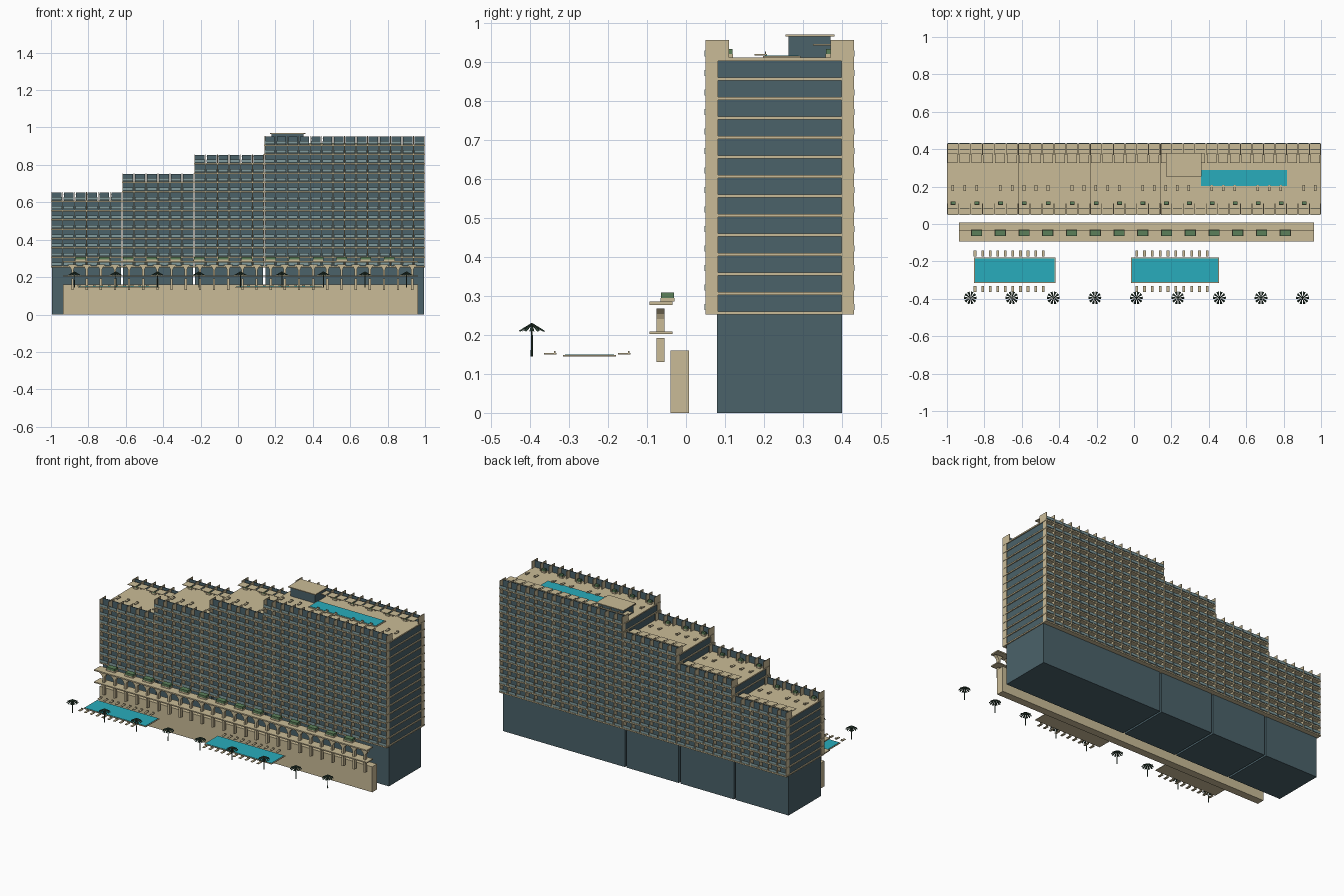
import bpy, bmesh, math
from mathutils import Matrix, Vector

if "Cube" in bpy.data.objects:
    bpy.data.objects.remove(bpy.data.objects["Cube"])


def mat(name, r, g, b):
    m = bpy.data.materials.new(name)
    m.diffuse_color = (r, g, b, 1)
    m.use_nodes = True
    m.node_tree.nodes["Principled BSDF"].inputs["Base Color"].default_value = m.diffuse_color
    return m


TAN = mat("sandstone", 0.59, 0.50, 0.31)
GLASS = mat("dark_glass", 0.069, 0.122, 0.144)
RAIL = mat("rail_glass", 0.22, 0.33, 0.34)
WATER = mat("water", 0.022, 0.413, 0.503)
GREEN = mat("planting", 0.107, 0.216, 0.102)
PALM = mat("palm_leaf", 0.03, 0.06, 0.04)


def finish(name, bm, material):
    me = bpy.data.meshes.new(name)
    bm.to_mesh(me)
    bm.free()
    me.materials.append(material)
    ob = bpy.data.objects.new(name, me)
    bpy.context.collection.objects.link(ob)
    return ob


def boxes(name, items, material):
    """One object from boxes given as (x0, x1, y0, y1, z0, z1)."""
    bm = bmesh.new()
    for x0, x1, y0, y1, z0, z1 in items:
        m = Matrix.Translation(((x0 + x1) / 2, (y0 + y1) / 2, (z0 + z1) / 2))
        m = m @ Matrix.Diagonal((x1 - x0, y1 - y0, z1 - z0, 1))
        bmesh.ops.create_cube(bm, size=1, matrix=m)
    return finish(name, bm, material)


def lounger(x, y, z):
    """Flat bed with a short headrest at the +y end."""
    return [(x - .007, x + .007, y - .016, y + .016, z, z + .004),
            (x - .007, x + .007, y + .010, y + .013, z + .004, z + .01)]


# Stepped tower: x range, number of floor slabs, number of bays
BLOCKS = [(-1.0, -.62, 8, 6), (-.62, -.235, 10, 6),
          (-.235, .14, 12, 6), (.14, 1.0, 14, 14)]
FRONT, BACK, Z0, STEP = .05, .43, .252, .05
MID = (FRONT + BACK) / 2

for n, (xa, xb, floors, bays) in enumerate(BLOCKS, 1):
    top = Z0 + STEP * (floors - 1) + .008
    w = (xb - xa) / bays
    boxes(f"tower_core_{n}", [(xa + .006, xb - .006, .08, .40, 0, top - .004)], GLASS)
    slabs, fins, rails, screens, shades, green, pots, beds = ([] for _ in range(8))
    for f in range(floors):
        z = Z0 + STEP * f
        slabs.append((xa, xb, FRONT, BACK, z, z + .008))
        roof = f == floors - 1
        for b in range(bays + 1):
            # balcony dividers, longer on the roof terrace
            x = min(max(xa + b * w, xa + .004), xb - .004)
            d, h = (.06, .045) if roof else (.032, STEP - .008)
            for y0, y1 in ((FRONT, FRONT + d), (BACK - d, BACK)):
                fins.append((x - .002, x + .002, y0, y1, z + .008, z + .008 + h))
        for b in range(bays):
            # balcony balustrades
            x = xa + b * w
            for y in (FRONT - .002, BACK - .001):
                rails.append((x + .005, x + w - .005, y, y + .003, z + .011, z + .027))
    for b in range(bays):
        # roof terrace screens, shade roofs, planters and loungers
        x = xa + b * w
        for y in (FRONT + .03, BACK - .033):
            screens.append((x + .006, x + w - .006, y, y + .003, top, top + .042))
        shades.append((x + .004, x + w - .006, .325, .378, top + .032, top + .035))
        if b % 2 == 0:
            for y in (.102, .358):
                pots.append((x + .02, x + .046, y, y + .018, top, top + .01))
                green.append((x + .021, x + .045, y + .001, y + .017, top + .01, top + .022))
        if b % 4 != 3:
            beds += lounger(x + w / 2, .192, top + .006)
    boxes(f"floor_slabs_{n}", slabs, TAN)
    boxes(f"balcony_dividers_{n}", fins, TAN)
    boxes(f"balcony_rails_{n}", rails, RAIL)
    boxes(f"terrace_screens_{n}", screens, GLASS)
    boxes(f"terrace_shades_{n}", shades, TAN)
    boxes(f"terrace_planters_{n}", pots, TAN)
    boxes(f"terrace_plants_{n}", green, GREEN)
    boxes(f"terrace_loungers_{n}", beds, TAN)

# Rooftop pool and penthouse
boxes("roof_pool_edge", [(.352, .823, .197, .293, .908, .914)], TAN)
boxes("roof_pool_water", [(.357, .818, .202, .288, .910, .916)], WATER)
boxes("penthouse_walls", [(.18, .35, .263, .37, .905, .965)], GLASS)
boxes("penthouse_roof", [(.17, .36, .255, .38, .965, .97)], TAN)

# Podium wall with two canopies
boxes("podium", [(-.935, .962, -.04, .008, 0, .16)], TAN)
boxes("lower_canopy", [(-.935, .962, -.094, -.034, .202, .209)], TAN)
boxes("upper_canopy", [(-.935, .962, -.094, -.034, .277, .285)], TAN)
COLS = [-.885 + .0757 * i for i in range(25)]
boxes("lower_columns", [(x - .006, x + .006, -.075, -.055, .13, .192) for x in COLS], TAN)

# Upper columns flare out towards the top
bm = bmesh.new()
PROFILE = [(.006, .209), (.006, .24), (.012, .253), (.027, .267)]
for x in COLS:
    pts = [(x + r, z) for r, z in PROFILE] + [(x - r, z) for r, z in reversed(PROFILE)]
    face = bm.faces.new([bm.verts.new((px, -.075, pz)) for px, pz in pts])
    ext = bmesh.ops.extrude_face_region(bm, geom=[face])
    bmesh.ops.translate(bm, vec=(0, .02, 0),
                        verts=[v for v in ext["geom"] if isinstance(v, bmesh.types.BMVert)])
bmesh.ops.recalc_face_normals(bm, faces=bm.faces[:])
finish("upper_columns", bm, TAN)

# Canopy planters
PX = [-.842 + .127 * i for i in range(14)]
boxes("canopy_planters", [(x - .03, x + .03, -.065, -.03, .285, .294) for x in PX], TAN)
boxes("canopy_plants", [(x - .028, x + .028, -.064, -.031, .294, .308) for x in PX], GREEN)

# Ground pools with rows of loungers
for n, (xa, xb, first, step) in enumerate([(-.855, -.42, -.85, .0405), (-.015, .455, .014, .042)], 1):
    boxes(f"pool_edge_{n}", [(xa, xb, -.315, -.18, .144, .148)], TAN)
    boxes(f"pool_water_{n}", [(xa + .005, xb - .005, -.31, -.185, .145, .150)], WATER)
    beds = []
    for i in range(10):
        for y in (-.348, -.158):
            beds += lounger(first + step * i, y, .149)
    boxes(f"pool_loungers_{n}", beds, TAN)

# Palms: thin trunk with a ring of drooping wedge leaves
trunks, leaves = bmesh.new(), bmesh.new()
for i in range(9):
    x, y = -.875 + .222 * i, -.395
    bmesh.ops.create_cone(trunks, cap_ends=True, segments=6, radius1=.003, radius2=.002,
                          depth=.08, matrix=Matrix.Translation((x, y, .185)))
    for k in range(10):
        a = math.tau * k / 10
        tip = Vector((x, y, .231))

        def rim(t, z):
            return leaves.verts.new((x + .034 * math.cos(a + t), y + .034 * math.sin(a + t), z))
        top, under = leaves.verts.new(tip), leaves.verts.new(tip - Vector((0, 0, .006)))
        l, m, r = rim(-.2, .208), rim(0, .211), rim(.2, .208)
        for f in ((top, l, m), (top, m, r), (under, m, l), (under, r, m),
                  (top, under, l), (top, r, under)):
            leaves.faces.new(f)
bmesh.ops.recalc_face_normals(leaves, faces=leaves.faces[:])
finish("palm_trunks", trunks, PALM)
finish("palm_leaves", leaves, PALM)
